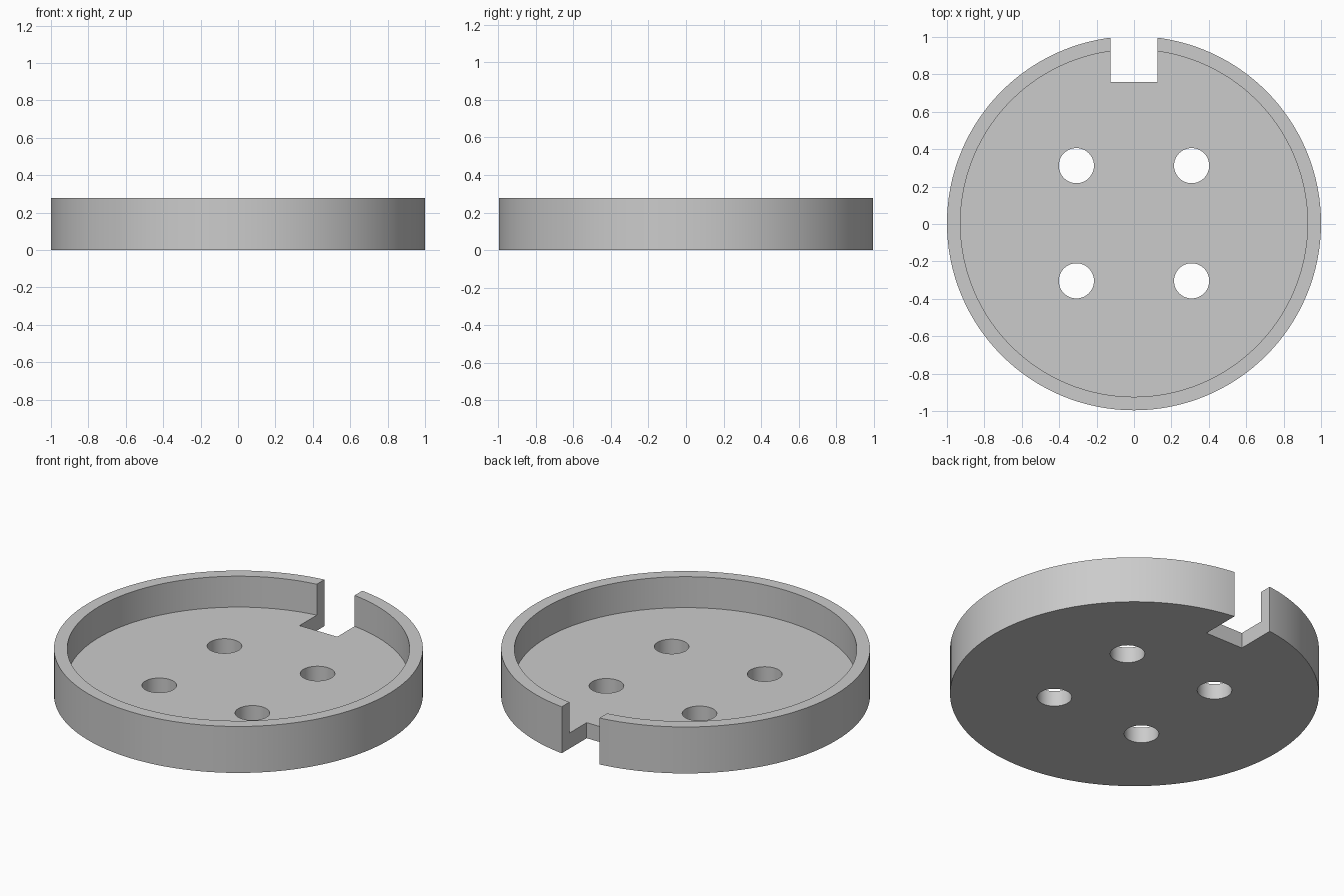
import bpy
import bmesh
import math

cube = bpy.data.objects.get("Cube")
if cube:
    bpy.data.objects.remove(cube, do_unlink=True)

CENTRE_Y = 0.004
RADIUS, INNER_RADIUS = 1.0, 0.928
HEIGHT, FLOOR = 0.278, 0.093
HOLE_RADIUS, HOLE_OFFSET = 0.094, 0.308
NOTCH_HALF, NOTCH_START = 0.125, 0.76

grey = bpy.data.materials.new("plain grey")
grey.use_nodes = True
colour = (0.6, 0.6, 0.6, 1)
grey.diffuse_color = colour
grey.node_tree.nodes["Principled BSDF"].inputs["Base Color"].default_value = colour


def add_object(name, bm):
    bmesh.ops.recalc_face_normals(bm, faces=bm.faces)
    mesh = bpy.data.meshes.new(name)
    bm.to_mesh(mesh)
    bm.free()
    mesh.materials.append(grey)
    obj = bpy.data.objects.new(name, mesh)
    bpy.context.collection.objects.link(obj)
    return obj


def cylinder(name, radius, x, y, bottom, top, sides):
    bm = bmesh.new()
    bmesh.ops.create_cone(bm, cap_ends=True, segments=sides, radius1=radius,
                          radius2=radius, depth=top - bottom)
    bmesh.ops.translate(bm, verts=bm.verts, vec=(x, y, (top + bottom) / 2))
    return add_object(name, bm)


def box(name, low, high):
    bm = bmesh.new()
    bmesh.ops.create_cube(bm, size=1)
    bmesh.ops.scale(bm, verts=bm.verts, vec=[b - a for a, b in zip(low, high)])
    bmesh.ops.translate(bm, verts=bm.verts, vec=[(a + b) / 2 for a, b in zip(low, high)])
    return add_object(name, bm)


# Round tray body
tray = cylinder("round_tray", RADIUS, 0, CENTRE_Y, 0, HEIGHT, 128)

# Cutters: recess inside the rim, rear notch and four through holes
cutters = [
    cylinder("recess_cutter", INNER_RADIUS, 0, CENTRE_Y, FLOOR, HEIGHT + 0.2, 128),
    box("notch_cutter", (-NOTCH_HALF, NOTCH_START, -0.2), (NOTCH_HALF, 1.2, HEIGHT + 0.2)),
]
for sx in (-1, 1):
    for sy in (-1, 1):
        cutters.append(cylinder("hole_cutter", HOLE_RADIUS, sx * HOLE_OFFSET,
                                CENTRE_Y + sy * HOLE_OFFSET, -0.2, HEIGHT, 48))

bpy.ops.object.select_all(action="DESELECT")
tray.select_set(True)
bpy.context.view_layer.objects.active = tray
for cutter in cutters:
    cutter.hide_render = True
    cut = tray.modifiers.new(cutter.name, "BOOLEAN")
    cut.operation = "DIFFERENCE"
    cut.solver = "EXACT"
    cut.object = cutter
    bpy.ops.object.modifier_apply(modifier=cut.name)
    bpy.data.objects.remove(cutter, do_unlink=True)

# Smooth curved walls with crisp rims
bpy.ops.object.shade_smooth_by_angle(angle=math.radians(30))
